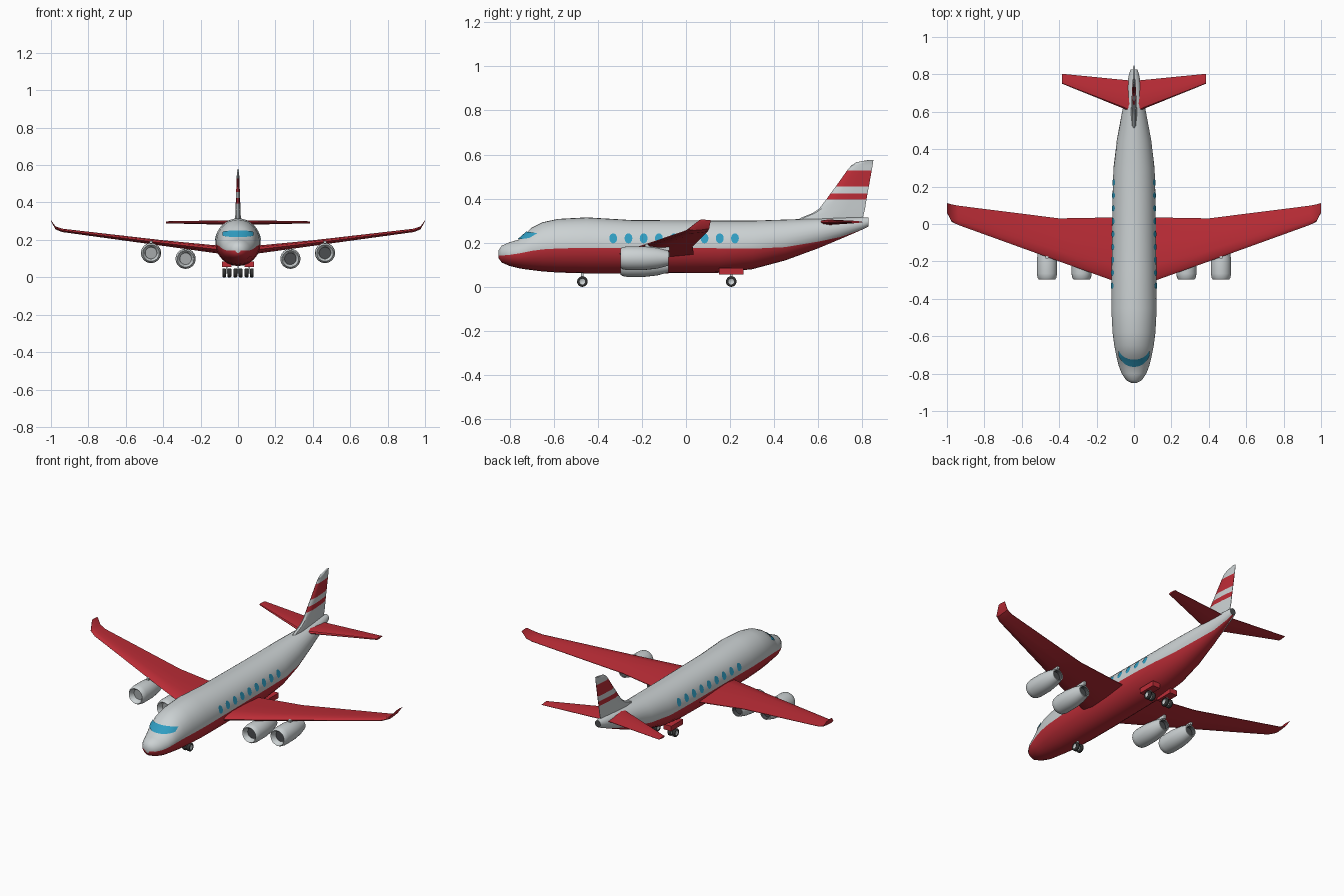
import bpy, bmesh
from math import sin, cos, pi, asin, radians

cube = bpy.data.objects.get("Cube")
if cube:
    bpy.data.objects.remove(cube, do_unlink=True)


def material(name, *rgb):
    m = bpy.data.materials.new(name)
    m.use_nodes = True
    m.diffuse_color = (*rgb, 1)
    m.node_tree.nodes["Principled BSDF"].inputs["Base Color"].default_value = (*rgb, 1)
    return m


WHITE = material("pale grey paint", .6, .64, .65)
RED = material("red paint", .51, .026, .038)
BLUE = material("window blue", .03, .34, .54)
DARK = material("dark metal", .07, .075, .08)
TYRE = material("tyre rubber", .03, .03, .03)
FAN = material("fan grey", .38, .4, .41)


def finish(name, bm, mats, angle=35, closed=True):
    if closed:
        bmesh.ops.recalc_face_normals(bm, faces=bm.faces[:])
    me = bpy.data.meshes.new(name)
    bm.to_mesh(me)
    bm.free()
    for m in mats:
        me.materials.append(m)
    for p in me.polygons:
        p.use_smooth = True
    me.set_sharp_from_angle(angle=radians(angle))
    ob = bpy.data.objects.new(name, me)
    bpy.context.collection.objects.link(ob)
    return ob


def loft(name, rings, mats, rule=lambda i, j: 0, caps=(0, 0), angle=35):
    """Skin closed rings of points; rule(ring, point) picks the material."""
    bm = bmesh.new()
    vs = [[bm.verts.new(p) for p in r] for r in rings]
    n = len(rings[0])
    for i in range(len(vs) - 1):
        for j in range(n):
            k = (j + 1) % n
            f = bm.faces.new((vs[i][j], vs[i][k], vs[i + 1][k], vs[i + 1][j]))
            f.material_index = rule(i, j)
    for ring, slot in zip((vs[0], vs[-1]), caps):
        bm.faces.new(ring).material_index = slot
    return finish(name, bm, mats, angle)


def box(name, mat, centre, size):
    x, y, z = centre
    a, b, c = (s / 2 for s in size)
    loft(name, [[(x + u * a, y + v * b, z + w * c)
                 for u, v in ((-1, -1), (1, -1), (1, 1), (-1, 1))] for w in (-1, 1)], [mat])


# Fuselage stations: y, top, bottom, half width, paint line height
BODY = [(-.85, .165, .13, .014, .142), (-.835, .187, .11, .042, .142),
        (-.8, .202, .095, .066, .145), (-.76, .214, .085, .081, .151),
        (-.73, .24, .08, .089, .157), (-.7, .268, .076, .096, .163),
        (-.65, .293, .07, .106, .17), (-.58, .308, .065, .115, .174),
        (-.45, .315, .061, .122, .177), (-.25, .303, .06, .12, .177),
        (.15, .3, .064, .115, .175), (.3, .3, .08, .11, .173),
        (.45, .305, .12, .092, .18), (.6, .31, .175, .064, .205),
        (.7, .314, .217, .046, .226), (.8, .316, .26, .027, .26),
        (.827, .314, .274, .018, .274)]


def station(y):
    for a, b in zip(BODY, BODY[1:]):
        if y <= b[0]:
            t = (y - a[0]) / (b[0] - a[0])
            return [p + t * (q - p) for p, q in zip(a, b)]
    return BODY[-1]


def half_width(y, z):
    _, top, bot, w, _ = station(y)
    s = (2 * z - top - bot) / (top - bot)
    return w * max(0, 1 - s * s) ** .5


UP, LOW = 18, 12


def body_ring(row):
    y, top, bot, w, line = row
    c, h = (top + bot) / 2, (top - bot) / 2
    a = asin(max(-.96, min(.9, (line - c) / h)))
    angles = [a + (pi - 2 * a) * i / UP for i in range(UP)]
    angles += [pi - a + (pi + 2 * a) * i / LOW for i in range(LOW)]
    return [(w * cos(t), y, c + h * sin(t)) for t in angles]


loft("fuselage", [body_ring(r) for r in BODY], [WHITE, RED, DARK],
     lambda i, j: int(j >= UP), (0, 2), 50)

# Cabin windows: thin ovals following the hull
for side, label in ((1, "left"), (-1, "right")):
    bm = bmesh.new()
    for n in range(9):
        y0 = -.33 + .069 * n
        pts = []
        for k in range(12):
            y, z = y0 + .018 * cos(k * pi / 6), .22 + .023 * sin(k * pi / 6)
            pts.append(bm.verts.new((side * (half_width(y, z) + .003), y, z)))
        f = bm.faces.new(pts)
        f.normal_update()
        if f.normal.x * side < 0:
            f.normal_flip()
    finish(label + "_cabin_windows", bm, [BLUE], closed=False)


# Windscreen: a strip wrapped around the nose
def nose_y(x, z):
    lo, hi = -.85, -.45
    for _ in range(30):
        mid = (lo + hi) / 2
        inside = station(mid)[1] > z and half_width(mid, z) > abs(x)
        lo, hi = (lo, mid) if inside else (mid, hi)
    return hi


bm = bmesh.new()
COLS, ROWS = 20, 5
grid = []
for i in range(COLS + 1):
    u = 2 * i / COLS - 1
    inset = .007 * u ** 4
    col = []
    for j in range(ROWS + 1):
        x, z = .081 * u, .214 + inset + (.034 - 2 * inset) * j / ROWS
        col.append(bm.verts.new((x * 1.03, nose_y(x, z) - .004, z + .002)))
    grid.append(col)
for i in range(COLS):
    for j in range(ROWS):
        bm.faces.new((grid[i][j], grid[i + 1][j], grid[i + 1][j + 1], grid[i][j + 1]))
finish("windscreen", bm, [BLUE], closed=False)

# Aerofoil outline as (chord fraction, thickness fraction)
FOIL = [(0, 0), (.05, .3), (.25, .5), (.6, .35), (1, .05),
        (1, -.05), (.6, -.35), (.25, -.5), (.05, -.3)]


def wing(name, side, sections):
    loft(name, [[(side * x, le + (te - le) * c, z + th * t) for c, t in FOIL]
                for x, le, te, z, th in sections], [RED])


WING = [(0, -.34, .035, .14, .044), (.12, -.3, .035, .15, .042),
        (.4, -.2, .03, .183, .03), (.94, -.005, .098, .251, .018),
        (.975, .012, .105, .264, .016), (1, .06, .112, .302, .006)]
TAIL = [(0, .59, .765, .293, .026), (.05, .615, .77, .293, .024), (.385, .75, .803, .294, .011)]

# Engine shell from fan to exhaust: y, radius
ENGINE = [(-.265, .031), (-.288, .036), (-.296, .044), (-.288, .05), (-.265, .054),
          (-.19, .054), (-.13, .047), (-.08, .034), (-.08, .028), (-.1, .026)]


def circle(axis_point, r, n=20):
    x, y, z = axis_point
    return [(x, y + r * cos(k * 2 * pi / n), z + r * sin(k * 2 * pi / n)) for k in range(n)]


def wheel(name, x, y):
    prof = [(-.007, .013), (-.01, .015), (-.01, .02), (-.006, .024),
            (.006, .024), (.01, .02), (.01, .015), (.007, .013)]
    loft(name, [circle((x + d, y, .024), r) for d, r in prof], [TYRE, WHITE],
         lambda i, j: 0, (1, 1), 60)


for side, label in ((1, "left"), (-1, "right")):
    wing(label + "_wing", side, WING)
    wing(label + "_tailplane", side, TAIL)
    # Engines and their pylons
    for place, x, z in (("inner", .28, .099), ("outer", .465, .13)):
        rings = [[(side * x + r * cos(k * pi / 12), y, z + r * sin(k * pi / 12))
                  for k in range(24)] for y, r in ENGINE]
        loft(f"{label}_{place}_engine", rings, [WHITE, DARK, FAN],
             lambda i, j: int(i == len(ENGINE) - 2), (1 if side > 0 else 2, 1), 40)
        box(f"{label}_{place}_pylon", WHITE, (side * x, -.13, z + .05), (.014, .11, .03))
    # Main landing gear
    box(label + "_gear_fairing", RED, (side * .06, .205, .07), (.05, .11, .03))
    box(label + "_main_strut", WHITE, (side * .06, .205, .045), (.008, .012, .05))
    box(label + "_main_axle", DARK, (side * .06, .205, .024), (.03, .006, .006))
    for place, x in (("inner", .046), ("outer", .074)):
        wheel(f"{label}_{place}_main_wheel", side * x, .205)
    wheel(label + "_nose_wheel", side * .014, -.47)
box("nose_strut", WHITE, (0, -.47, .045), (.008, .01, .05))

# Fin built in level bands: height, leading edge, trailing edge
FIN = [(.295, .49, .795), (.315, .525, .803), (.335, .575, .807), (.355, .604, .812),
       (.395, .635, .818), (.423, .655, .823), (.455, .679, .829), (.527, .73, .842),
       (.55, .749, .846), (.565, .773, .848), (.576, .83, .85)]


def fin_ring(z, le, te):
    th = .032 - .075 * (z - .295)
    return [(th * t, le + (te - le) * c, z) for c, t in FOIL]


loft("tail_fin", [fin_ring(*s) for s in FIN], [WHITE, RED],
     lambda i, j: int(i in (4, 6)))
